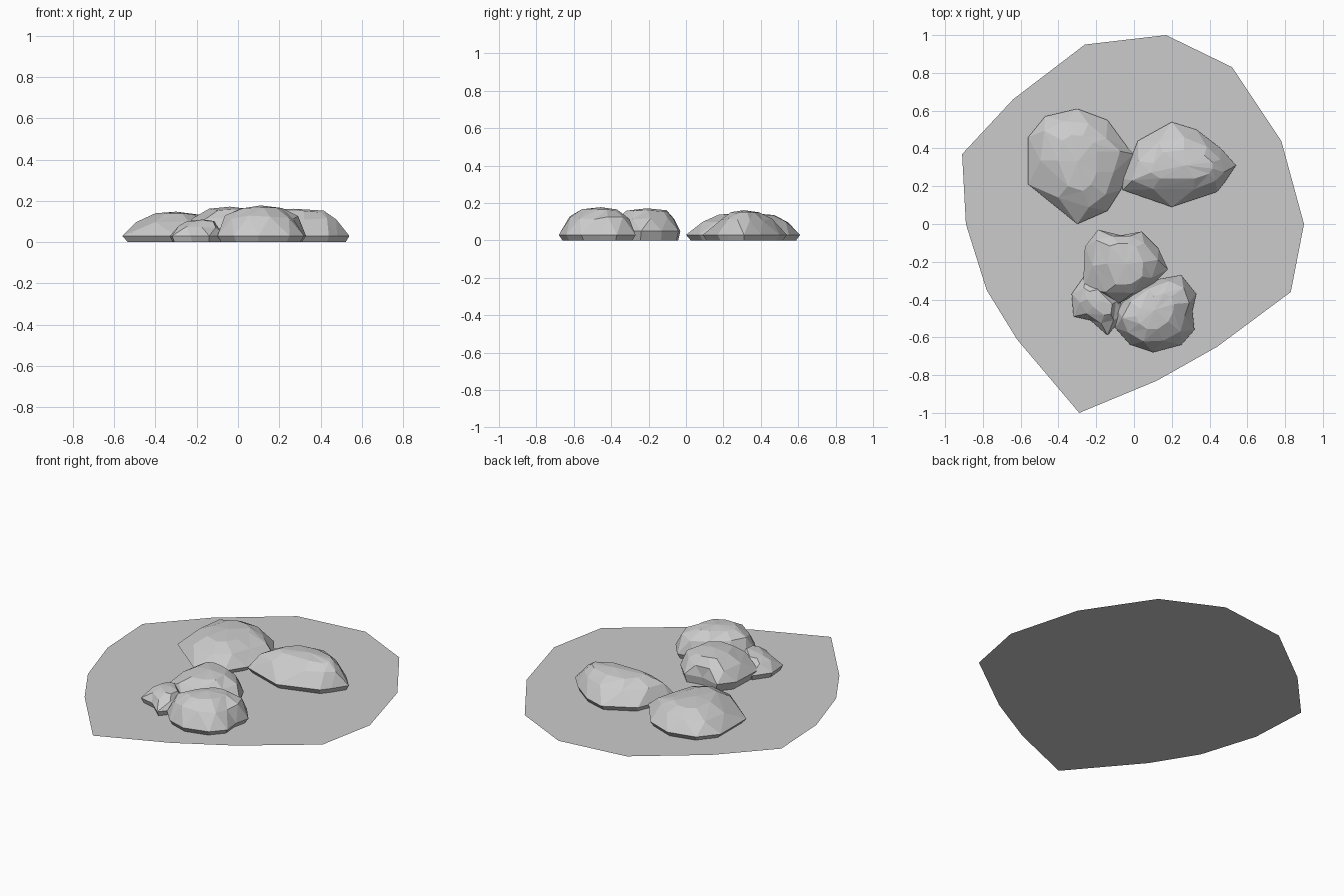
import bpy
import bmesh
import random
from mathutils import Vector

random.seed(4)
if "Cube" in bpy.data.objects:
    bpy.data.objects.remove(bpy.data.objects["Cube"])

# One plain stone grey for everything
stone = bpy.data.materials.new("stone_grey")
stone.use_nodes = True
colour = (0.6, 0.6, 0.6, 1)
stone.diffuse_color = colour
stone.node_tree.nodes["Principled BSDF"].inputs["Base Color"].default_value = colour


def finish(name, bm):
    mesh = bpy.data.meshes.new(name)
    bm.to_mesh(mesh)
    bm.free()
    mesh.materials.append(stone)
    bpy.context.collection.objects.link(bpy.data.objects.new(name, mesh))


def nearest_on_ridge(point, start, end):
    along = end - start
    t = (point - start).dot(along) / along.length_squared
    return start + along * min(1, max(0, t))


def rock(name, outline, ridge, height, shoulder=0.72, crown=0.38, lip=0.03):
    """Faceted boulder: foot, widest lip, shoulder and crown rings around a ridge."""
    bm = bmesh.new()
    start, end = (Vector(p) for p in ridge)
    rim = [Vector(p) for p in outline]
    count = len(rim)
    middles = [(rim[i] + rim[(i + 1) % count]) / 2 for i in range(count)]

    def ring(points, scale, z, wobble):
        made = []
        for p in points:
            core = nearest_on_ridge(p, start, end)
            flat = core.lerp(p, scale * (1 + random.uniform(-wobble, wobble)))
            made.append(bm.verts.new((*flat, z * (1 + random.uniform(-wobble, wobble)))))
        return made

    foot = ring(rim, 0.9, 0, 0)
    widest = ring(rim, 1, lip, 0)
    upper = ring(middles, shoulder, height * 0.68, 0.07)
    top = ring(middles, crown, height * 0.92, 0.03)
    peak = bm.verts.new((*((start + end) / 2), height))
    for i in range(count):
        j = (i + 1) % count
        bm.faces.new((foot[i], foot[j], widest[j], widest[i]))
        bm.faces.new((widest[i], widest[j], upper[i]))
        bm.faces.new((widest[j], upper[j], upper[i]))
        bm.faces.new((upper[i], upper[j], top[j]))
        bm.faces.new((upper[i], top[j], top[i]))
        bm.faces.new((top[i], top[j], peak))
    bmesh.ops.recalc_face_normals(bm, faces=bm.faces)
    finish(name, bm)


# Flat irregular ground sheet, counter-clockwise from the front corner
ground = bmesh.new()
ground.faces.new([ground.verts.new((x, y, 0)) for x, y in (
    (-.29, -1), (.12, -.83), (.44, -.65), (.83, -.36), (.9, 0), (.78, .44), (.52, .83),
    (.17, 1), (-.26, .95), (-.64, .66), (-.91, .37), (-.89, 0), (-.78, -.35), (-.62, -.61))])
finish("ground_sheet", ground)

# Rocks at the back
rock("back_right_rock",
     [(-.3, 0), (-.14, .07), (-.07, .18), (0, .37), (-.03, .4), (-.14, .55),
      (-.3, .61), (-.47, .57), (-.56, .46), (-.56, .21)],
     [(-.3, .26), (-.3, .4)], .148, shoulder=.76)
rock("back_left_rock",
     [(-.06, .18), (.2, .09), (.44, .17), (.48, .22), (.54, .31), (.46, .4),
      (.33, .5), (.2, .54), (.02, .44), (-.06, .24)],
     [(.18, .31), (.36, .31)], .162, shoulder=.74)

# Cluster of three rocks at the front
rock("front_middle_rock",
     [(-.27, -.34), (-.08, -.42), (.08, -.34), (.18, -.24), (.13, -.13),
      (.04, -.04), (-.07, -.06), (-.19, -.03), (-.26, -.12)],
     [(-.05, -.15), (-.03, -.27)], .172, shoulder=.82, crown=.45, lip=.05)
rock("front_left_rock",
     [(-.1, -.55), (-.02, -.64), (.1, -.68), (.25, -.64), (.32, -.56), (.31, -.46),
      (.33, -.37), (.25, -.27), (.14, -.29), (0, -.35), (-.09, -.45)],
     [(.09, -.48), (.13, -.43)], .178, shoulder=.8, crown=.42)
rock("front_right_small_rock",
     [(-.32, -.49), (-.23, -.51), (-.14, -.59), (-.05, -.48), (-.1, -.32),
      (-.26, -.27), (-.33, -.37)],
     [(-.2, -.38), (-.14, -.44)], .11)
